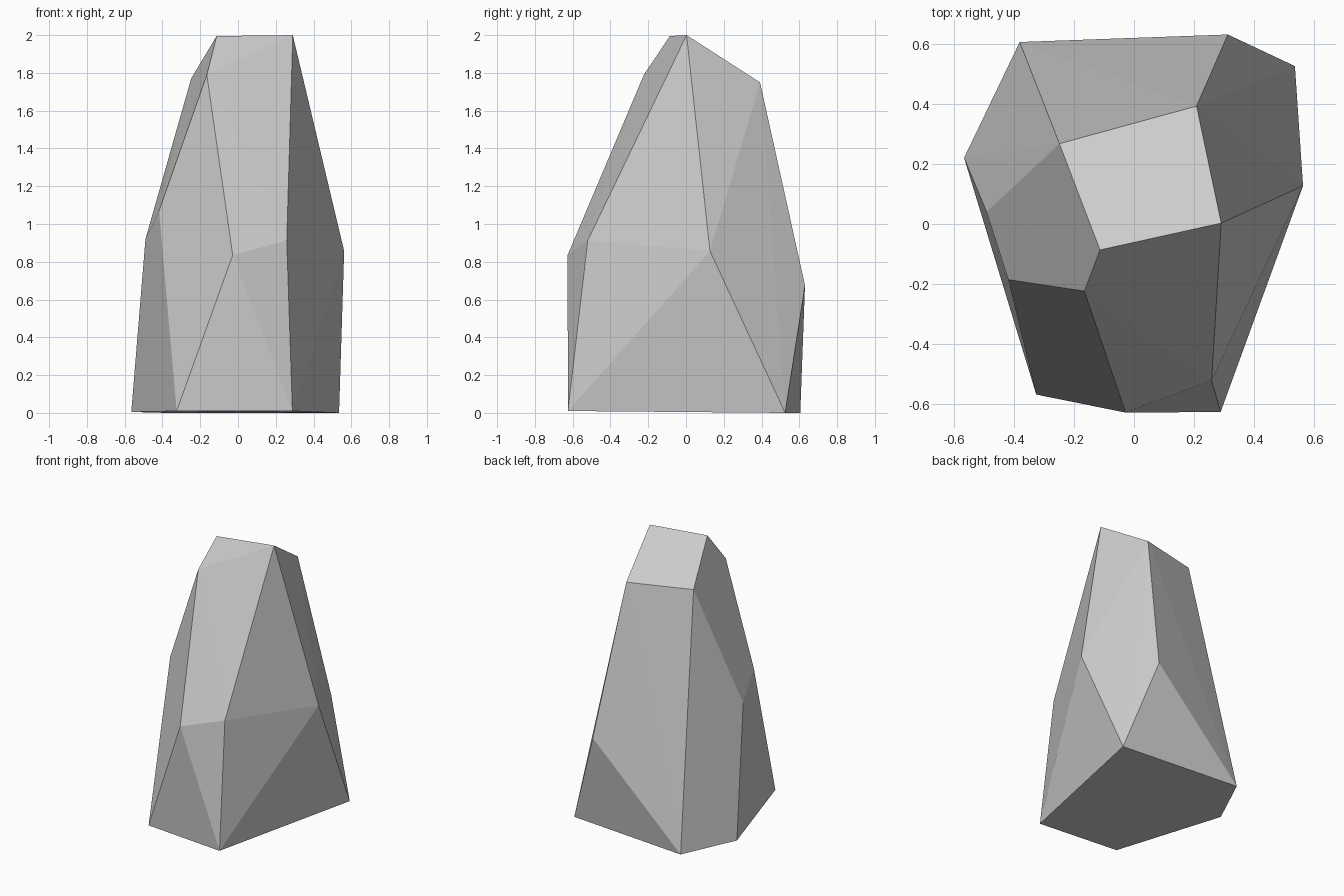
import bpy, bmesh, math

# Corner points of the faceted rock, ring by ring
base = [(-0.565, 0.22, 0.005), (-0.38, 0.605, 0.0), (0.535, 0.525, 0.0),
        (0.288, -0.625, 0.01), (-0.325, -0.567, 0.01)]
waist = [(-0.49, 0.04, 0.92), (-0.418, -0.185, 1.07), (-0.028, -0.627, 0.835),
         (0.258, -0.52, 0.913), (0.562, 0.127, 0.857), (0.312, 0.63, 0.675)]
crown = [(-0.165, -0.223, 1.79), (-0.113, -0.086, 1.995), (0.29, 0.003, 2.0),
         (0.208, 0.392, 1.75), (-0.248, 0.267, 1.77)]

# Rock: convex hull of the corners, nearly flat triangles merged into facets
bm = bmesh.new()
for p in base + waist + crown:
    bm.verts.new(p)
bmesh.ops.convex_hull(bm, input=bm.verts[:])
bmesh.ops.dissolve_limit(bm, angle_limit=math.radians(1.5),
                         verts=bm.verts[:], edges=bm.edges[:])
bmesh.ops.recalc_face_normals(bm, faces=bm.faces[:])
mesh = bpy.data.meshes.new("rock")
bm.to_mesh(mesh)
bm.free()
bpy.context.collection.objects.link(bpy.data.objects.new("rock", mesh))
